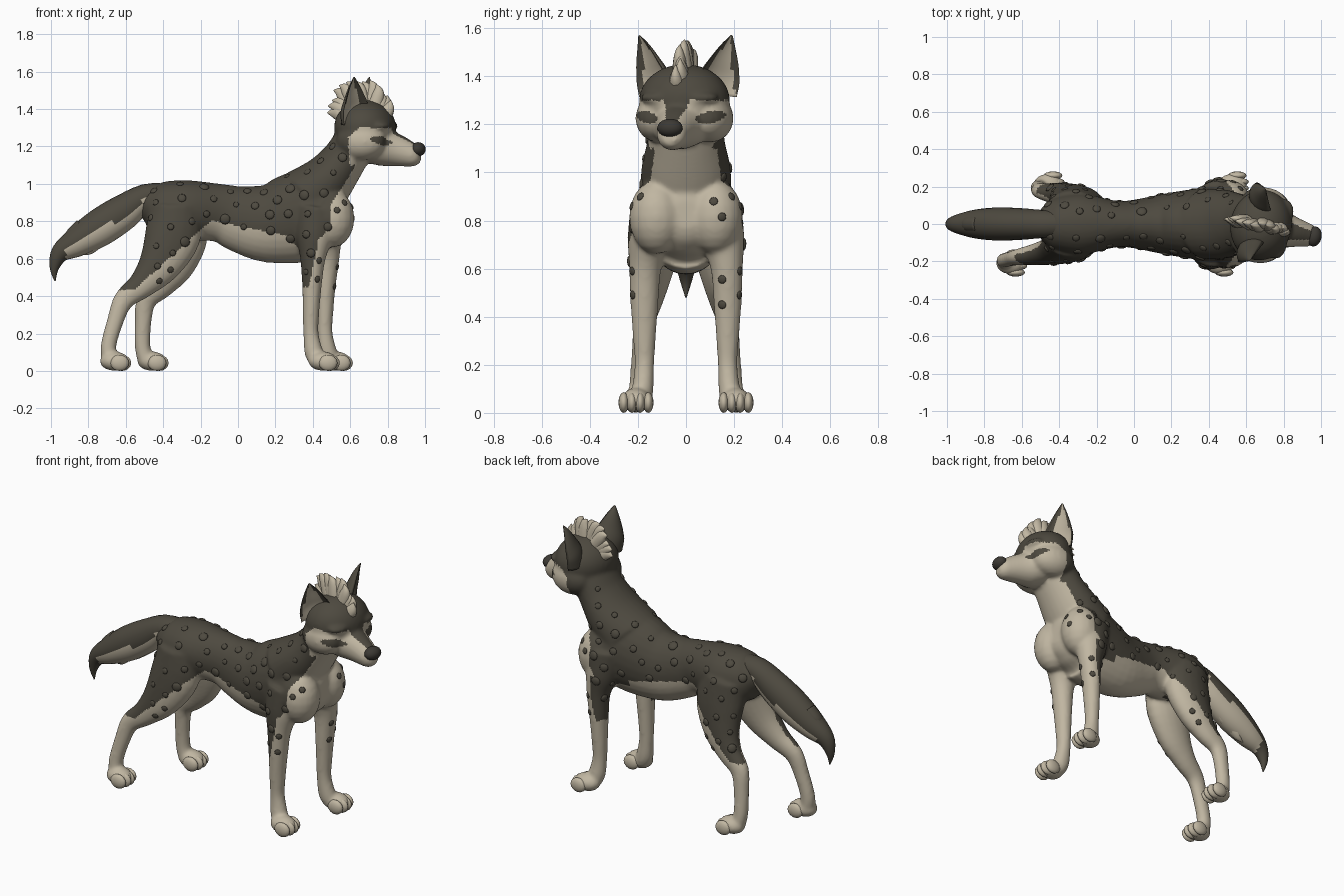
import bpy, bmesh, math, random
from mathutils import Vector, Matrix
from mathutils.bvhtree import BVHTree

random.seed(4)
if "Cube" in bpy.data.objects:
    bpy.data.objects.remove(bpy.data.objects["Cube"])


def material(name, rgb):
    m = bpy.data.materials.new(name)
    m.use_nodes = True
    m.diffuse_color = (*rgb, 1)
    b = m.node_tree.nodes["Principled BSDF"]
    b.inputs["Base Color"].default_value = (*rgb, 1)
    b.inputs["Roughness"].default_value = 0.9
    return m


DARK, LIGHT, NOSE = 0, 1, 2
MATS = [material("dark_fur", (0.075, 0.067, 0.05)),
        material("light_fur", (0.53, 0.47, 0.36)),
        material("nose_black", (0.045, 0.041, 0.034))]

# The head is turned a little to its right
PIVOT = Vector((0.65, 0, 0))
HEAD = (Matrix.Translation(PIVOT) @ Matrix.Rotation(math.radians(-12), 4, 'Z')
        @ Matrix.Translation(-PIVOT))
HEAD_INV = HEAD.inverted()


def spline(rows, steps=4):
    """Catmull-Rom through station rows."""
    out = []
    pts = [rows[0]] + list(rows) + [rows[-1]]
    for a, b, c, d in zip(pts, pts[1:], pts[2:], pts[3:]):
        for k in range(steps):
            t = k / steps
            out.append([0.5 * (2*q + (r-p)*t + (2*p-5*q+4*r-s)*t*t + (3*q-p-3*r+s)*t**3)
                        for p, q, r, s in zip(a, b, c, d)])
    return out + [list(rows[-1])]


def loft(bm, rows, mat=None, sides=20, cup=False):
    """Tube through rows of x, y, z, half width in y, half depth."""
    rows = spline(rows)
    mat = mat or Matrix()
    pts = [Vector(r[:3]) for r in rows]
    rings = []
    for i, r in enumerate(rows):
        t = (pts[min(i+1, len(pts)-1)] - pts[max(i-1, 0)]).normalized()
        side = (Vector((0, 1, 0)) - t * t.y).normalized()
        deep = side.cross(t)
        ring = []
        for k in range(sides):
            a = 2 * math.pi * k / sides
            h = math.sin(a)
            if cup and h > 0:
                h *= -0.5
            p = pts[i] + side * max(r[3], .002) * math.cos(a) + deep * max(r[4], .002) * h
            ring.append(bm.verts.new(mat @ p))
        rings.append(ring)
    for a, b in zip(rings, rings[1:]):
        for k in range(sides):
            j = (k + 1) % sides
            bm.faces.new((a[k], a[j], b[j], b[k]))
    bm.faces.new(rings[0])
    bm.faces.new(rings[-1])


def ball(bm, centre, radii, mat=None, seg=20):
    m = (mat or Matrix()) @ Matrix.Translation(centre) @ Matrix.Diagonal((*radii, 1))
    bmesh.ops.create_uvsphere(bm, u_segments=seg, v_segments=seg // 2, radius=1, matrix=m)


def paint(ob, rule):
    for p in ob.data.polygons:
        p.material_index = rule(p.center, p.normal) if callable(rule) else rule
    ob.data.shade_smooth()


def finish(bm, name, rule):
    bmesh.ops.recalc_face_normals(bm, faces=bm.faces[:])
    me = bpy.data.meshes.new(name)
    bm.to_mesh(me)
    bm.free()
    for m in MATS:
        me.materials.append(m)
    ob = bpy.data.objects.new(name, me)
    bpy.context.collection.objects.link(ob)
    paint(ob, rule)
    return ob


def clamp(v):
    return max(0, min(1, v))


def front_shift(z):
    return 0.075 * clamp((0.95 - z) / 0.35)


def hind_shift(z):
    return 0.19 * clamp((0.88 - z) / 0.78)


# Torso and neck
body = bmesh.new()
torso = [(-.52, .88, .05, .06), (-.48, .88, .10, .10), (-.42, .87, .14, .14),
         (-.28, .86, .165, .16), (-.1, .845, .125, .155), (0, .817, .13, .177),
         (.15, .79, .16, .21), (.3, .815, .185, .242), (.42, .845, .20, .24),
         (.52, .835, .18, .18), (.565, .83, .12, .13), (.59, .83, .06, .06)]
loft(body, [(x, 0, z, w, h) for x, z, w, h in torso], sides=28)
neck = [(.38, .92, .19, .185), (.48, 1.02, .185, .145), (.56, 1.12, .163, .122),
        (.61, 1.2, .155, .115), (.67, 1.3, .14, .11)]
loft(body, [(x, 0, z, w, h) for x, z, w, h in neck], sides=28)

# Head: skull, muzzle, cheeks, brows
ball(body, (.68, 0, 1.30), (.165, .19, .15), HEAD, 32)
muzzle = [(.70, 1.2, .14, .09), (.78, 1.195, .115, .1), (.85, 1.18, .085, .088),
          (.92, 1.16, .067, .07), (.955, 1.155, .058, .06), (.98, 1.157, .036, .038)]
loft(body, [(x, 0, z, w, h) for x, z, w, h in muzzle], HEAD)
for s in (-1, 1):
    ball(body, (.68, s*.112, 1.225), (.135, .093, .1), HEAD)
    ball(body, (.785, s*.085, 1.31), (.055, .08, .03), HEAD)
    ball(body, (.505, s*.122, .815), (.118, .115, .155))

# Legs, ending in rounded feet
front = [(.43, .14, .87, .09, .12), (.41, .155, .72, .088, .10), (.40, .17, .6, .067, .068),
         (.395, .173, .45, .058, .052), (.39, .173, .3, .047, .044), (.39, .173, .2, .041, .041),
         (.405, .18, .1, .045, .05), (.43, .19, .05, .045, .045)]
hind = [(-.33, .08, .87, .10, .14), (-.35, .11, .72, .095, .15), (-.42, .14, .57, .078, .115),
        (-.515, .16, .46, .06, .075), (-.61, .175, .38, .045, .056), (-.655, .185, .27, .04, .045),
        (-.693, .195, .13, .04, .042), (-.68, .2, .05, .045, .045)]
FEET = [(s, side, end, x, .208) for s, side in ((-1, "right"), (1, "left"))
        for end, x in (("front", .455 + (s > 0) * .07), ("hind", -.66 + (s > 0) * .2))]
for s in (-1, 1):
    for rows, shift in ((front, front_shift), (hind, hind_shift)):
        loft(body, [(x + (s > 0) * shift(z), s*y, z, w, d) for x, y, z, w, d in rows])
for s, side, end, x, y in FEET:
    ball(body, (x, s*y, .052), (.08, .062, .052))


def head_colour(p):
    q = abs(p.y)
    eye = ((q - .135) / .055)**2 + ((p.z - 1.228 - (q - .12) * .15) / .024)**2 < 1 and p.x > .7
    bridge = p.z > 1.2 and q < .024 + .35 * (p.z - 1.21)
    top = 1.30 - .8 * clamp(.69 - p.x)
    return DARK if p.z > top or eye or bridge else LIGHT


def chest_edge(z):
    steps = [(.70, .44), (.78, .49), (.9, .50), (1.0, .57), (1.1, .63), (1.3, .65)]
    for (z0, x0), (z1, x1) in zip(steps, steps[1:]):
        if z <= z1:
            return x0 + (x1 - x0) * clamp((z - z0) / (z1 - z0))
    return .65


def body_colour(c, n):
    x, y, z = c
    s = 1 if y > 0 else -1
    p = HEAD_INV @ c
    if z > 1.1:
        return head_colour(p) if p.x > .63 else DARK
    if x < -.13:
        xl = x - (s > 0) * hind_shift(z)
        inner = n.y * s < -.25 and z < .76
        return LIGHT if inner or z < .43 or z < .43 + (xl + .56) * .9 else DARK
    if z < .72 and x > .28 and abs(y) > .1:
        xl = x - (s > 0) * front_shift(z)
        outer = abs(y) > .15 and n.y * s > -.3
        return DARK if outer and z > .45 and xl < .43 - (.7 - z) * .2 else LIGHT
    if x > chest_edge(z):
        return LIGHT
    return LIGHT if z < .80 - .2 * (x + .12) else DARK


# Fuse the body into one skin
skin = finish(body, "body", DARK)
bpy.context.view_layer.objects.active = skin
fuse = skin.modifiers.new("fuse", 'REMESH')
fuse.mode, fuse.voxel_size = 'VOXEL', 0.01
relax = skin.modifiers.new("relax", 'SMOOTH')
relax.factor, relax.iterations = 0.5, 10
for m in ("fuse", "relax"):
    bpy.ops.object.modifier_apply(modifier=m)
paint(skin, body_colour)

# Four toes on each foot
for s, side, end, x, y in FEET:
    bm = bmesh.new()
    for k in (-1.5, -.5, .5, 1.5):
        ball(bm, (x + .045 - .012 * abs(k), s*y + k*.034, .043), (.05, .022, .043), seg=16)
    finish(bm, f"{end}_{side}_toes", LIGHT)

# Ears, cupped and turned outward, with a pale lining inside a dark rim
for s, side in ((-1, "right"), (1, "left")):
    root = Vector((.66, s*.15, 0))
    turn = (HEAD @ Matrix.Translation(root) @ Matrix.Rotation(s * math.radians(36), 4, 'Z')
            @ Matrix.Translation(-root))
    facing = turn.to_3x3() @ Vector((1, 0, 0))
    back = turn.inverted()

    def ear_colour(c, n):
        q = back @ c
        up = clamp((q.z - 1.33) / .24)
        lining = abs(s * q.y - .14 - .045 * up) < .085 * (1 - up)
        return LIGHT if lining and n.dot(facing) > .25 else DARK

    bm = bmesh.new()
    loft(bm, [(.655, s*.14, 1.32, .085, .075), (.66, s*.147, 1.39, .09, .072),
              (.67, s*.16, 1.45, .07, .055), (.68, s*.175, 1.52, .035, .03),
              (.69, s*.187, 1.57, .004, .004)], turn, cup=True)
    finish(bm, f"{side}_ear", ear_colour)

# Nose
bm = bmesh.new()
ball(bm, (.97, 0, 1.185), (.04, .054, .038), HEAD)
finish(bm, "nose", NOSE)

# Mane crest of broad overlapping tufts
bm = bmesh.new()
for i in range(13):
    a = math.radians(142 - i * 9)
    tip = .205 + .07 * math.sin(a)**3 + random.uniform(-.015, .012)
    off = random.uniform(-.01, .01)
    rows = [(.665 + rad * math.cos(a + bend), off, 1.285 + rad * math.sin(a + bend), w, d)
            for rad, bend, w, d in ((.10, 0, .03, .04), (.15, .03, .034, .042),
                                    (tip - .035, .1, .022, .032), (tip, .2, .002, .002))]
    loft(bm, rows, HEAD, 10)
finish(bm, "mane", LIGHT)

# Tail with a pale underside
bm = bmesh.new()
tail = [(-.36, .93, .07, .07), (-.49, .93, .075, .07), (-.61, .85, .085, .095),
        (-.74, .765, .088, .10), (-.86, .69, .075, .08), (-.95, .63, .048, .052),
        (-.982, .55, .025, .025), (-.978, .48, .003, .003)]
loft(bm, [(x, 0, z, w, h) for x, z, w, h in tail])
finish(bm, "tail", lambda c, n: LIGHT if n.z < -.1 and -.92 < c.x < -.5 else DARK)

# Loose fur locks on the tail
for name, locks, col in (("tail_under_fur", ((-.55, .825), (-.65, .74), (-.76, .675)), LIGHT),
                         ("tail_upper_fur", ((-.89, .735),), DARK)):
    bm = bmesh.new()
    for x, z in locks:
        loft(bm, [(x + .05, 0, z + .05, .04, .03), (x, 0, z, .04, .03),
                  (x - .03, 0, z - .035, .022, .018), (x - .065, 0, z - .055, .002, .002)],
             sides=10)
    finish(bm, name, col)


def button(bm, pos, normal, r, flat):
    m = Matrix.Translation(pos) @ normal.to_track_quat('Z', 'Y').to_matrix().to_4x4()
    ball(bm, (0, 0, 0), (r, r, r * flat), m, 12)


# Raised bumps over the dark hide
bm = bmesh.new()
placed = []
hide = [p for p in skin.data.polygons if p.material_index == DARK
        and -.47 < p.center.x < .56 and .5 < p.center.z < 1.22 and abs(p.normal.y) > .3]
for p in random.sample(hide, min(900, len(hide))):
    if all((p.center - q).length > .085 for q in placed):
        placed.append(p.center.copy())
        button(bm, p.center, p.normal, random.uniform(.015, .028), .38)
finish(bm, "hide_bumps", DARK)

# Dark spots on the pale shoulders and legs
tree = BVHTree.FromPolygons([v.co for v in skin.data.vertices],
                            [p.vertices[:] for p in skin.data.polygons])
bm = bmesh.new()
rays = [((2, y, z), (-1, 0, 0)) for y, z in
        ((.115, .88), (.15, .815), (.15, .555), (.15, .45), (-.19, .90))]
for x, z in ((.53, .86), (.57, .9), (.435, .59), (.425, .49), (-.36, .54), (-.42, .48)):
    rays += [((x + (s > 0) * (front_shift(z) if x > 0 and z < .7 else 0 if x > 0 else hind_shift(z)),
               s * 2, z), (0, -s, 0)) for s in (-1, 1)]
for start, way in rays:
    pos, normal, _, _ = tree.ray_cast(Vector(start), Vector(way))
    if pos:
        button(bm, pos, normal, .018, .35)
finish(bm, "dark_spots", DARK)
